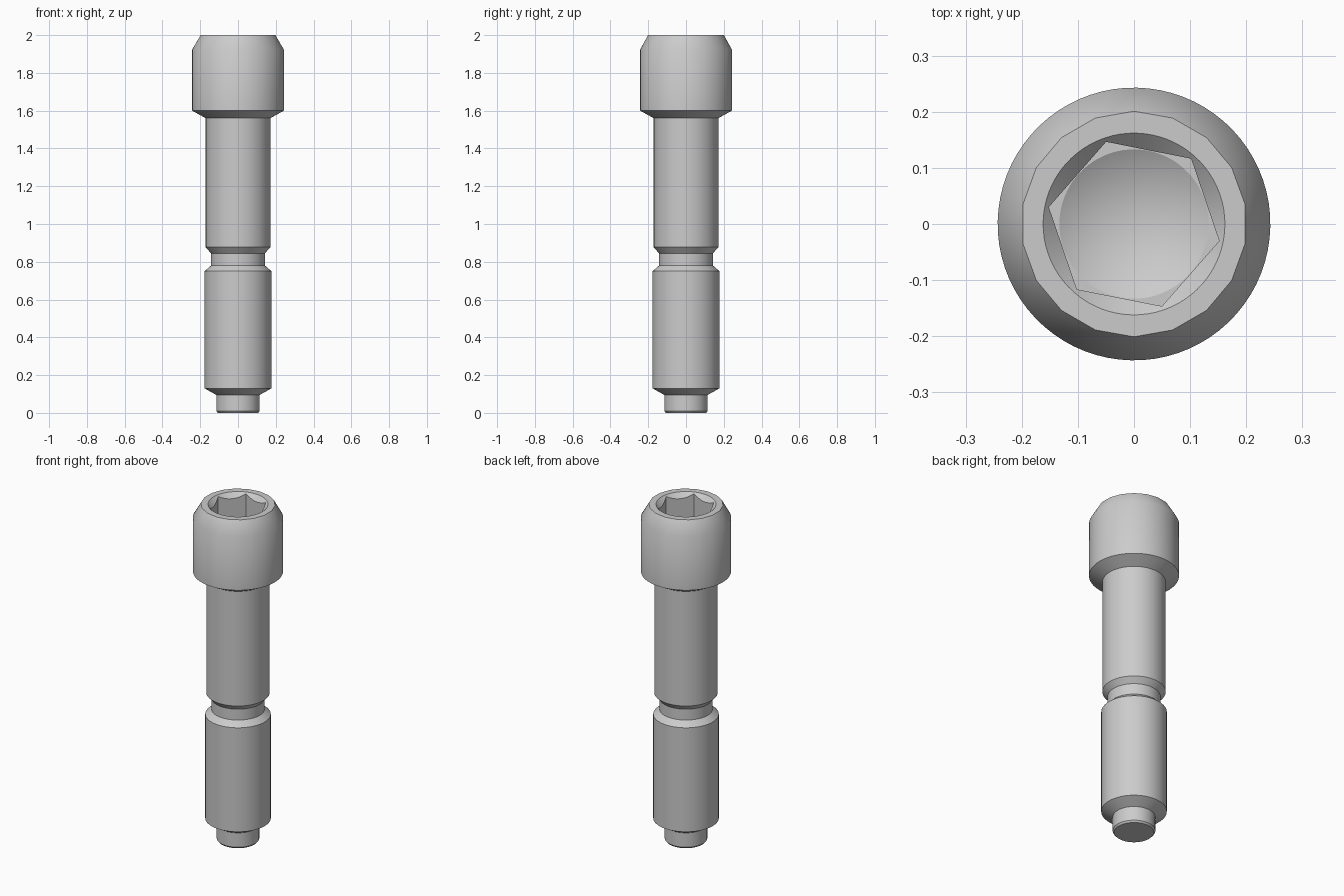
import bpy, bmesh, math

old = bpy.data.objects.get("Cube")
if old:
    bpy.data.objects.remove(old, do_unlink=True)

SEGMENTS = 72
HEX_TURN = math.radians(48.8)   # angle of one socket corner
FLAT = 0.134                    # socket centre to flat
RIM = 0.162                     # socket mouth radius
TOP = 2.0
SOCKET_FLOOR = 1.78

steel = bpy.data.materials.new("steel_grey")
steel.use_nodes = True
grey = (0.6, 0.6, 0.6, 1)
steel.diffuse_color = grey
steel.node_tree.nodes["Principled BSDF"].inputs["Base Color"].default_value = grey


def circle(r, z):
    return lambda a: (r * math.cos(a), r * math.sin(a), z)


def coarse_circle(r, z, sides):
    """Ring whose points snap to a polygon with fewer sides."""
    step = math.tau / sides

    def point(a):
        snapped = (math.floor(a / step + 1e-6) + 0.5) * step
        return (r * math.cos(snapped), r * math.sin(snapped), z)
    return point


def hexagon(height):
    """Hexagonal ring; height gives z from the local radius."""
    def point(a):
        local = (a - HEX_TURN) % (math.pi / 3) - math.pi / 6
        r = FLAT / math.cos(local)
        return (r * math.cos(a), r * math.sin(a), height(r))
    return point


def lathe(name, rings):
    """Join successive rings into one skin."""
    bm = bmesh.new()
    angles = [HEX_TURN + math.tau * i / SEGMENTS for i in range(SEGMENTS)]
    loops = [[bm.verts.new(ring(a)) for a in angles] for ring in rings]
    for low, high in zip(loops, loops[1:]):
        for i in range(SEGMENTS):
            j = (i + 1) % SEGMENTS
            bm.faces.new((low[i], low[j], high[j], high[i]))
    bmesh.ops.remove_doubles(bm, verts=bm.verts[:], dist=1e-5)
    mesh = bpy.data.meshes.new(name)
    bm.to_mesh(mesh)
    bm.free()
    mesh.materials.append(steel)
    obj = bpy.data.objects.new(name, mesh)
    bpy.context.collection.objects.link(obj)
    bpy.ops.object.select_all(action="DESELECT")
    obj.select_set(True)
    bpy.context.view_layer.objects.active = obj
    bpy.ops.object.shade_smooth_by_angle(angle=math.radians(30))
    return obj


# Shank: pilot tip, lower barrel, relief groove, upper barrel
shank_profile = [
    (0, 0), (0.107, 0), (0.115, 0.01), (0.115, 0.095),
    (0.177, 0.13), (0.177, 0.75), (0.143, 0.78), (0.143, 0.845),
    (0.171, 0.877), (0.171, 1.56),
]
lathe("shank", [circle(r, z) for r, z in shank_profile])

# Head: bevelled cap with a countersunk hexagonal socket and drilled floor
lathe("socket_head", [
    circle(0.171, 1.56),
    circle(0.243, 1.60),
    circle(0.243, 1.923),
    coarse_circle(0.201, TOP, 18),
    circle(RIM, TOP),
    hexagon(lambda r: TOP - (RIM - r)),
    hexagon(lambda r: SOCKET_FLOOR),
    circle(FLAT - 0.001, SOCKET_FLOOR),
    circle(0, SOCKET_FLOOR - 0.077),
])
